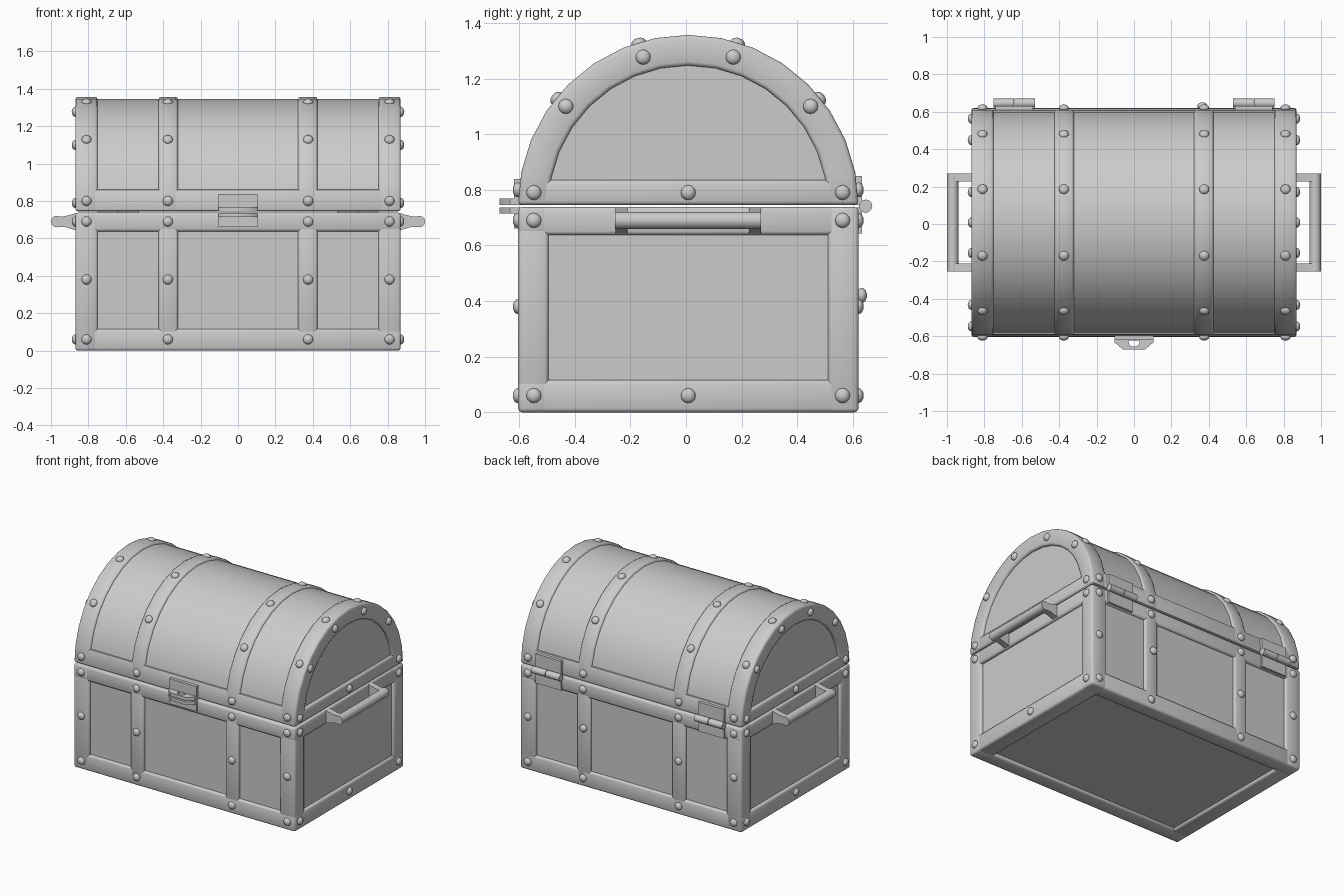
import bpy, bmesh
from math import pi, sin, cos, radians
from mathutils import Vector, Matrix

if "Cube" in bpy.data.objects:
    bpy.data.objects.remove(bpy.data.objects["Cube"])

CY, CZ, R, SEG = 0.008, 0.745, 0.612, 16   # lid axis, outer radius, arch segments
HX, TOP = 0.87, 0.738                       # half length, body height


def finish(name, bm, bevel=0.0):
    bmesh.ops.recalc_face_normals(bm, faces=bm.faces)
    me = bpy.data.meshes.new(name)
    bm.to_mesh(me)
    bm.free()
    ob = bpy.data.objects.new(name, me)
    bpy.context.collection.objects.link(ob)
    bpy.ops.object.select_all(action='DESELECT')
    ob.select_set(True)
    bpy.context.view_layer.objects.active = ob
    if bevel:
        m = ob.modifiers.new("bevel", 'BEVEL')
        m.width, m.segments, m.limit_method = bevel, 2, 'ANGLE'
        m.angle_limit = radians(40)
        bpy.ops.object.modifier_apply(modifier=m.name)
    bpy.ops.object.shade_smooth_by_angle(angle=radians(48))
    return ob


def box(bm, x0, x1, y0, y1, z0, z1):
    m = Matrix.Translation(((x0 + x1) / 2, (y0 + y1) / 2, (z0 + z1) / 2)) @ \
        Matrix.Diagonal((x1 - x0, y1 - y0, z1 - z0, 1))
    bmesh.ops.create_cube(bm, size=1, matrix=m)


def arc(bm, x0, x1, r0, r1, s0=0, s1=SEG):
    """Rectangular section swept round the lid axis."""
    rings = []
    for i in range(s0, s1 + 1):
        a = pi * i / SEG
        rings.append([bm.verts.new((x, CY - r * cos(a), CZ + r * sin(a)))
                      for x, r in ((x0, r0), (x1, r0), (x1, r1), (x0, r1))])
    for a, b in zip(rings, rings[1:]):
        for k in range(4):
            bm.faces.new((a[k], a[(k + 1) % 4], b[(k + 1) % 4], b[k]))
    bm.faces.new(rings[0])
    bm.faces.new(rings[-1])


Y0, Y1 = CY - R, CY + R

# wooden body
bm = bmesh.new()
box(bm, -HX + .02, HX - .02, Y0 + .018, Y1 - .018, .02, TOP - .005)
finish("body_panels", bm)

# wooden lid: half cylinder
bm = bmesh.new()
prof = [(CY - (R - .013) * cos(pi * i / SEG), CZ + (R - .013) * sin(pi * i / SEG)) for i in range(SEG + 1)]
f = bm.faces.new([bm.verts.new((-HX + .02, y, z)) for y, z in prof])
ext = bmesh.ops.extrude_face_region(bm, geom=[f])
bmesh.ops.translate(bm, vec=(2 * HX - .04, 0, 0), verts=[v for v in ext["geom"] if isinstance(v, bmesh.types.BMVert)])
finish("lid_panels", bm)

# body frame: corner posts, rails and straps
bm = bmesh.new()
for s in (-1, 1):
    xa, xb = sorted((s * HX, s * (HX - .12)))
    ya, yb = (Y0, Y0 + .11) if s < 0 else (Y1 - .11, Y1)
    for y in ((Y0, Y0 + .11), (Y1 - .11, Y1)):
        box(bm, xa, xb, *y, 0, TOP)
    for z in ((0, .116), (.637, TOP)):
        box(bm, -HX, HX, ya, yb, *z)
        box(bm, xa, xb, Y0, Y1, *z)
    for x in (-.373, .373):
        box(bm, x - .052, x + .052, *((Y0, Y0 + .08) if s < 0 else (Y1 - .08, Y1)), .05, .70)
finish("body_frame", bm, .014)

# lid frame: end arches, straps, lower rails
bm = bmesh.new()
for s in (-1, 1):
    arc(bm, *sorted((s * HX, s * (HX - .12))), R - .11, R)
    arc(bm, s * .373 - .052, s * .373 + .052, R - .08, R)
    box(bm, *sorted((s * HX, s * (HX - .12))), Y0 + .01, Y1 - .01, CZ, .835)
arc(bm, -HX, HX, R - .11, R, 0, 1)
arc(bm, -HX, HX, R - .11, R, SEG - 1, SEG)
finish("lid_frame", bm, .014)

# rivets: flattened domes along a surface normal
bm = bmesh.new()


def rivet(p, n):
    q = Vector(n).to_track_quat('Z', 'Y').to_matrix().to_4x4()
    bmesh.ops.create_uvsphere(bm, u_segments=12, v_segments=8, radius=.027,
                              matrix=Matrix.Translation(p) @ q @ Matrix.Diagonal((1, 1, .7, 1)))


for x in (-.81, -.375, .375, .81):
    for s, y in ((-1, Y0), (1, Y1)):
        for z in (.06, .38, .69, .80):
            if s > 0 and x == .375 and z == .38:
                rivet((x - .01, y + .012, .42), (0, 1, 0))
            else:
                rivet((x, y, z), (0, s, 0))
    for d in (39, 73, 107, 141):
        a = radians(d)
        n = Vector((0, -cos(a), sin(a)))
        rivet(Vector((x, CY, CZ)) + n * (R - .003), n)
for s in (-1, 1):
    spots = [(y, z) for y in (-.555, 0, .555) for z in (.06, .69, .79) if (y, z) != (0, .69)]
    spots += [(-.44, 1.10), (-.162, 1.277), (.162, 1.277), (.44, 1.10)]
    for y, z in spots:
        rivet((s * HX, CY + y, z), (s, 0, 0))
finish("rivets", bm)

# side handles: tapered arms and a round grip
for s, name in ((-1, "handle_left"), (1, "handle_right")):
    bm = bmesh.new()
    for y in (CY - .24, CY + .24):
        ring = []
        for yy in (y - .022, y + .022):
            ring.append([bm.verts.new((s * px, yy, pz)) for px, pz in
                         ((.855, .64), (.93, .662), (.97, .662), (.97, .718), (.93, .718), (.855, .737))])
        bm.faces.new(ring[0])
        bm.faces.new(ring[1])
        for k in range(6):
            j = (k + 1) % 6
            bm.faces.new((ring[0][k], ring[0][j], ring[1][j], ring[1][k]))
    bmesh.ops.create_cone(bm, cap_ends=True, segments=12, radius1=.031, radius2=.031, depth=.525,
                          matrix=Matrix.Translation((s * .969, CY, .69)) @ Matrix.Rotation(pi / 2, 4, 'X'))
    finish(name, bm)

# lock: two plates, each with a pierced tongue
outer = [(-.105, 0), (-.105, -.028), (-.06, -.066), (.06, -.066), (.105, -.028), (.105, 0)]
inner = [(-.025, -.018), (-.03, -.03), (-.018, -.05), (.018, -.05), (.03, -.03), (.025, -.018)]
for name, pz, tz in (("lock_lower", (.66, .736), (.714, .736)), ("lock_upper", (.745, .838), (.745, .768))):
    bm = bmesh.new()
    box(bm, -.105, .105, Y0 - .014, Y0 + .02, *pz)
    L = [[[bm.verts.new((x, Y0 + y, z)) for x, y in loop] for loop in (outer, inner)] for z in tz]
    for k in range(6):
        j = (k + 1) % 6
        for h in (0, 1):
            bm.faces.new((L[h][0][k], L[h][0][j], L[h][1][j], L[h][1][k]))
            bm.faces.new((L[0][h][k], L[0][h][j], L[1][h][j], L[1][h][k]))
    finish(name, bm)

# hinges: barrel in two knuckles with leaves above and below
for s, name in ((-1, "hinge_left"), (1, "hinge_right")):
    bm = bmesh.new()
    for x in (s * .64 - .056, s * .64 + .056):
        bmesh.ops.create_cone(bm, cap_ends=True, segments=12, radius1=.024, radius2=.024, depth=.108,
                              matrix=Matrix.Translation((x, Y1 + .026, .741)) @ Matrix.Rotation(pi / 2, 4, 'Y'))
    box(bm, s * .64 - .1, s * .64 + .1, Y1 - .02, Y1 + .012, .642, .737)
    box(bm, s * .64 - .1, s * .64 + .1, Y1 - .02, Y1 + .012, .745, .85)
    finish(name, bm)
